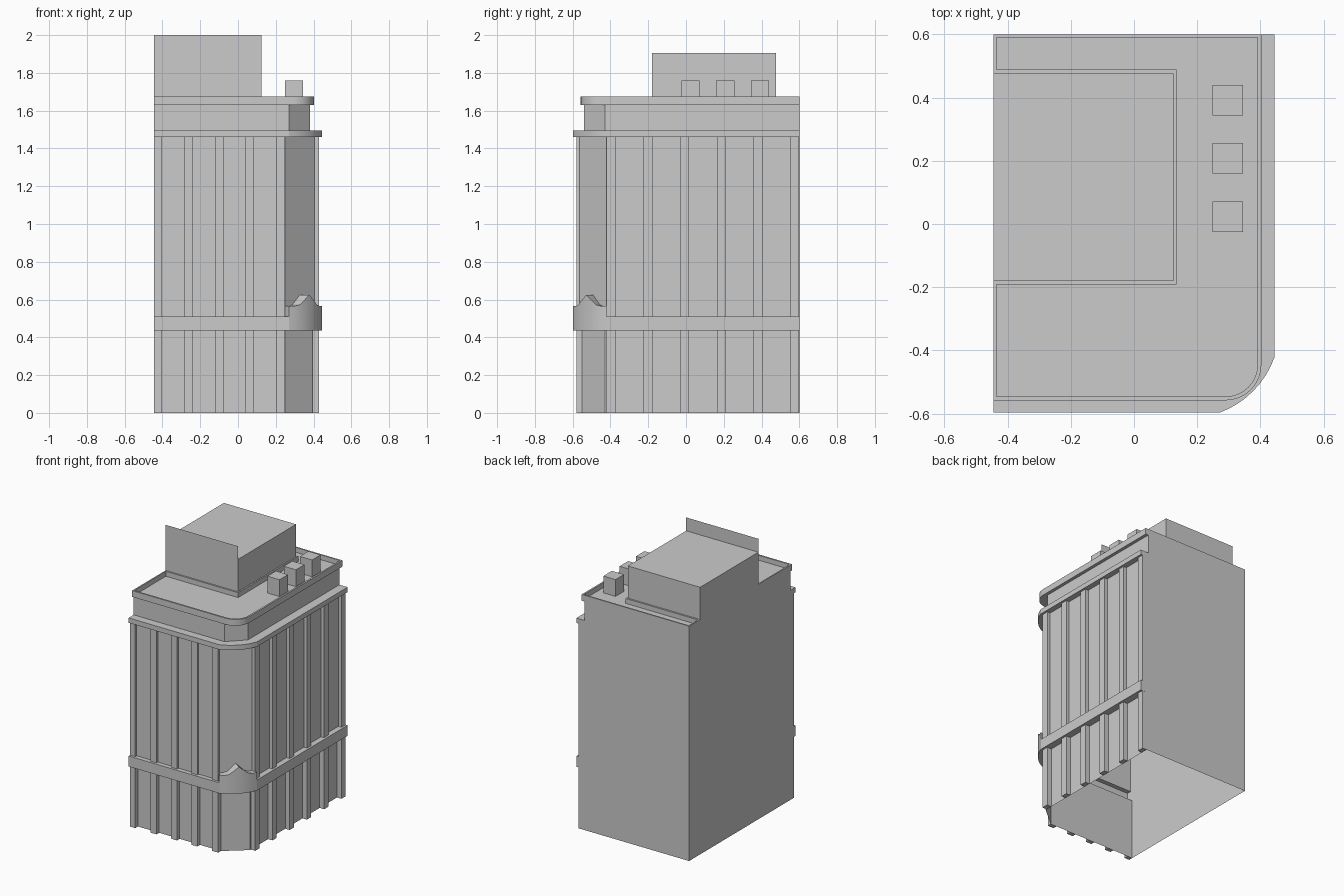
import bpy, bmesh, math
from mathutils import Vector

if "Cube" in bpy.data.objects:
    bpy.data.objects.remove(bpy.data.objects["Cube"])

L, B, N = -0.445, 0.6, 8          # left wall, back wall, corner segments


def corner(xa, yf, xr, yb, sag):
    """Points of the front right corner: flat when sag is 0, else a bulging arc."""
    a, b = Vector((xa, yf)), Vector((xr, yb))
    if sag == 0:
        return [a.lerp(b, i / N) for i in range(N + 1)]
    mid, c = (a + b) / 2, (b - a).length / 2
    d = (b - a).normalized()
    n = Vector((d.y, -d.x))
    r = (c * c + sag * sag) / (2 * sag)
    h = math.asin(min(1, c / r))
    o = mid - n * (r - sag)
    return [o + n * r * math.cos(t) + d * r * math.sin(t)
            for t in (-h + 2 * h * i / N for i in range(N + 1))]


def finish(name, bm):
    me = bpy.data.meshes.new(name)
    bm.to_mesh(me)
    bm.free()
    ob = bpy.data.objects.new(name, me)
    bpy.context.collection.objects.link(ob)
    return ob


def smooth(ob):
    bpy.ops.object.select_all(action='DESELECT')
    ob.select_set(True)
    bpy.context.view_layer.objects.active = ob
    bpy.ops.object.shade_smooth_by_angle(angle=math.radians(15))


def box(name, x0, x1, y0, y1, z0, z1):
    bm = bmesh.new()
    bmesh.ops.create_cube(bm, size=1)
    for v in bm.verts:
        v.co = ((x0 + x1) / 2 + v.co.x * (x1 - x0),
                (y0 + y1) / 2 + v.co.y * (y1 - y0),
                (z0 + z1) / 2 + v.co.z * (z1 - z0))
    return finish(name, bm)


# Corner plans: x start, front y, right x, end y, bulge
LOWER = (0.25, -0.55, 0.395, -0.43, 0)
BAND = (0.27, -0.597, 0.445, -0.42, 0.028)
UPPER = (0.25, -0.565, 0.405, -0.42, 0)
ATTIC = (0.27, -0.54, 0.38, -0.43, 0)
CORNICE = (0.29, -0.558, 0.403, -0.445, 0.033)
RIM = (0.29, -0.546, 0.391, -0.445, 0.0296)

# Building shell, open underneath, lofted through the plans
levels = [(LOWER, 0), (LOWER, 0.435), (BAND, 0.435), (BAND, 0.51),
          (UPPER, 0.51), (UPPER, 1.46), (BAND, 1.46), (BAND, 1.495),
          (ATTIC, 1.495), (ATTIC, 1.63), (CORNICE, 1.63), (CORNICE, 1.675),
          (RIM, 1.675), (RIM, 1.64)]
bm = bmesh.new()
rings = []
for plan, z in levels:
    inset = 0.01 if plan is RIM else 0
    left, back = L + inset, B - inset
    pts = [(left, back), (left, plan[1])]
    pts += [tuple(p) for p in corner(*plan)] + [(plan[2], back)]
    rings.append([bm.verts.new((x, y, z)) for x, y in pts])
for lo, hi in zip(rings, rings[1:]):
    for i in range(len(lo)):
        j = (i + 1) % len(lo)
        f = bm.faces.new((lo[i], lo[j], hi[j], hi[i]))
        if f.calc_area() < 1e-6:
            bm.faces.remove(f)
bm.faces.new(rings[-1])
smooth(finish("building_shell", bm))

# Pilasters on the front and right walls, below and above the lower band
for z0, z1, plan, tag in ((0, 0.435, LOWER, "lower"), (0.51, 1.46, UPPER, "upper")):
    for i, (x0, x1) in enumerate([(L, -0.405), (-0.285, -0.237), (-0.122, -0.075),
                                  (0.038, 0.085), (0.202, 0.25)]):
        box(f"front_pilaster_{tag}_{i}", x0, x1, -0.58, plan[1], z0, z1)
    for i in range(6):
        y = -0.396 + i * 0.1943
        box(f"side_pilaster_{tag}_{i}", plan[2], 0.43, y - 0.024, y + 0.024, z0, z1)

# Small gabled pediment over the entrance corner
bm = bmesh.new()
front, rear = corner(*BAND), corner(*UPPER)
prev = None
for i in range(N + 1):
    z = 0.565 + 0.06 * max(0, 1 - abs(i - N / 2) / 2.3)
    f, r = front[i], rear[i]
    cur = [bm.verts.new(p) for p in ((f.x, f.y, 0.51), (f.x, f.y, z),
                                     (r.x, r.y, z), (r.x, r.y, 0.51))]
    if prev:
        for k in range(3):
            bm.faces.new((prev[k], cur[k], cur[k + 1], prev[k + 1]))
    if i in (0, N):
        bm.faces.new(cur)
    prev = cur
bmesh.ops.recalc_face_normals(bm, faces=bm.faces)
smooth(finish("corner_pediment", bm))

# Penthouse with its curb and the thin screen wall in front
box("penthouse_curb", L + 0.002, 0.135, -0.192, 0.488, 1.63, 1.675)
box("penthouse", L, 0.125, -0.18, 0.476, 1.675, 1.905)
bm = bmesh.new()
bm.faces.new([bm.verts.new((x, -0.181, z)) for x, z in
              ((L, 1.675), (0.125, 1.675), (0.125, 2.0), (L, 2.0))])
finish("screen_wall", bm)

# Rooftop units
for i, y in enumerate((0.023, 0.208, 0.391)):
    box(f"roof_unit_{i}", 0.249, 0.345, y - 0.048, y + 0.048, 1.64, 1.76)
